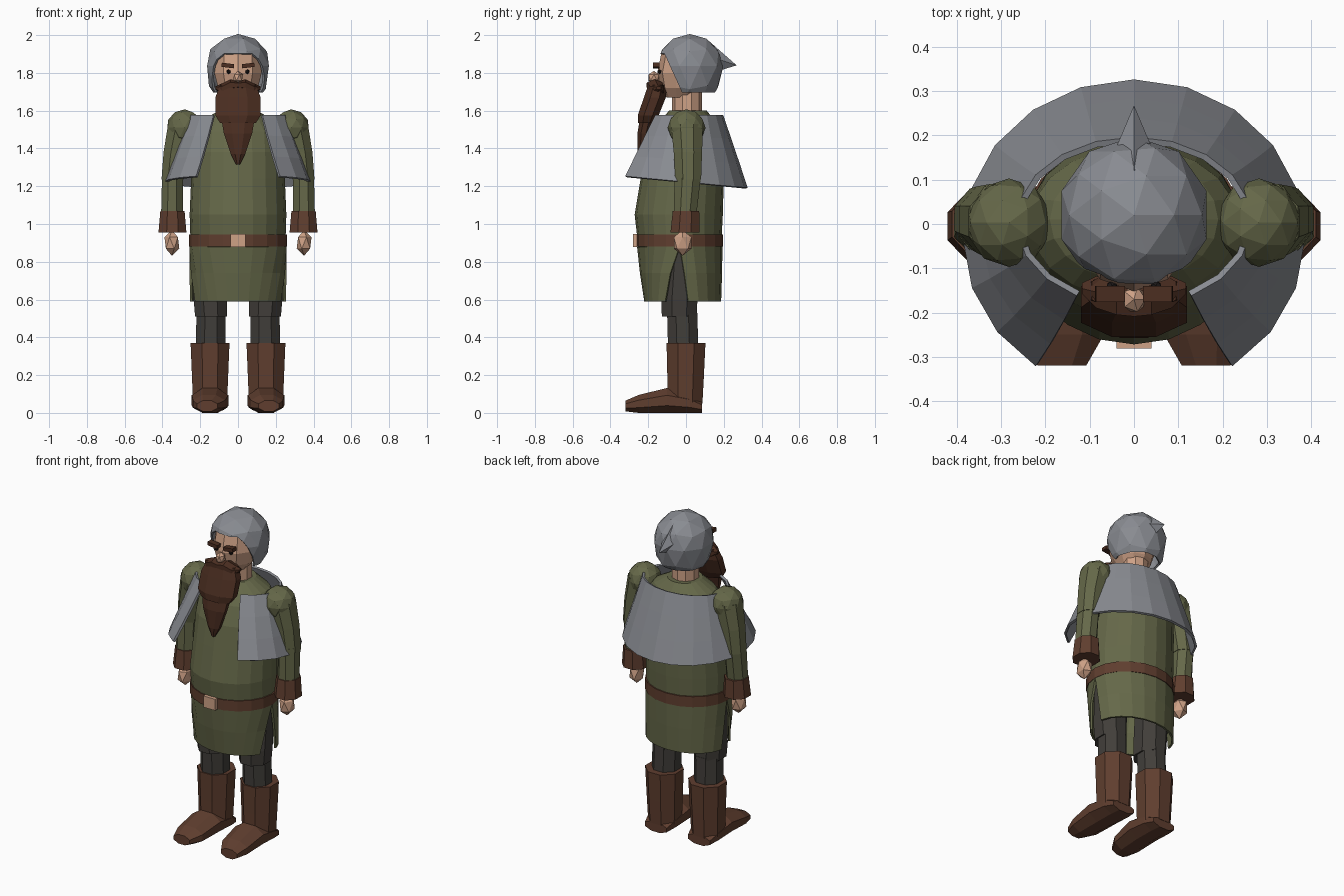
import bpy, bmesh, math
from mathutils import Vector, Matrix

if "Cube" in bpy.data.objects:
    bpy.data.objects.remove(bpy.data.objects["Cube"])


def material(name, rgb):
    m = bpy.data.materials.new(name)
    m.diffuse_color = (*rgb, 1)
    m.use_nodes = True
    m.node_tree.nodes["Principled BSDF"].inputs["Base Color"].default_value = m.diffuse_color
    return m


STEEL = material("steel grey", (0.25, 0.26, 0.285))
SKIN = material("skin", (0.62, 0.36, 0.24))
GREEN = material("olive cloth", (0.13, 0.138, 0.066))
LEATHER = material("brown leather", (0.115, 0.048, 0.028))
HAIR = material("dark brown hair", (0.07, 0.027, 0.015))
TROUSER = material("charcoal cloth", (0.053, 0.048, 0.042))
BLACK = material("eye black", (0.01, 0.008, 0.008))


def finish(name, bm, mat, mirror=False, thick=0.0):
    bmesh.ops.recalc_face_normals(bm, faces=bm.faces)
    me = bpy.data.meshes.new(name)
    bm.to_mesh(me)
    bm.free()
    me.materials.append(mat)
    ob = bpy.data.objects.new(name, me)
    bpy.context.collection.objects.link(ob)
    if thick:
        s = ob.modifiers.new("thickness", 'SOLIDIFY')
        s.thickness, s.offset = thick, 0
    if mirror:
        m = ob.modifiers.new("mirror", 'MIRROR')
        m.use_mirror_merge = False
    return ob


def loft(name, rings, mat, closed=True, cap=True, **kw):
    """Skin a list of equal-length point rings."""
    bm = bmesh.new()
    vs = [[bm.verts.new(p) for p in r] for r in rings]
    n = len(vs[0])
    for a, b in zip(vs, vs[1:]):
        for i in range(n if closed else n - 1):
            j = (i + 1) % n
            bm.faces.new((a[i], a[j], b[j], b[i]))
    if cap and closed:
        bm.faces.new(vs[0])
        bm.faces.new(vs[-1])
    return finish(name, bm, mat, **kw)


def ring(cx, cy, z, rx, ry, n=8, a0=0.0, a1=360.0, full=True):
    """Horizontal ellipse or arc; low side counts get flats facing the axes."""
    k, off = (1 / math.cos(math.pi / n), 180 / n) if n <= 10 else (1, 0)
    if not full:
        k, off = 1, 0
    pts = []
    for i in range(n):
        a = math.radians(a0 + off + (a1 - a0) * i / (n if full else n - 1))
        pts.append((cx + rx * k * math.cos(a), cy + ry * k * math.sin(a), z))
    return pts


def ball(name, c, s, mat, sub=1, **kw):
    bm = bmesh.new()
    bmesh.ops.create_icosphere(bm, subdivisions=sub, radius=1,
                               matrix=Matrix.Translation(c) @ Matrix.Diagonal((*s, 1)))
    return finish(name, bm, mat, **kw)


def box(name, c, s, mat, tilt=0.0, **kw):
    bm = bmesh.new()
    bmesh.ops.create_cube(bm, size=1, matrix=Matrix.Translation(c)
                          @ Matrix.Rotation(math.radians(tilt), 4, 'Y') @ Matrix.Diagonal((*s, 1)))
    return finish(name, bm, mat, **kw)


def body(z, rx, front, back, **kw):
    return ring(0, (front + back) / 2, z, rx, (back - front) / 2, **kw)


# Tunic torso
loft("tunic", [body(*r, n=20) for r in (
    (0.86, 0.25, -0.25, 0.185), (1.05, 0.256, -0.272, 0.195), (1.24, 0.248, -0.24, 0.2),
    (1.38, 0.245, -0.215, 0.195), (1.49, 0.235, -0.17, 0.175), (1.55, 0.19, -0.13, 0.15),
    (1.6, 0.1, -0.09, 0.11))], GREEN)

# Skirt flaps, split at the sides
hem = ((0.88, 0.252, -0.253, 0.187, 0), (0.74, 0.252, -0.238, 0.185, 0.55), (0.59, 0.25, -0.215, 0.18, 1))
loft("skirt_front", [body(z, rx, f, b, n=11, a0=180 + 27 * t, a1=360 - 27 * t, full=False)
                     for z, rx, f, b, t in hem], GREEN, closed=False, thick=0.012)
loft("skirt_back", [body(z, rx, f, b, n=11, a0=8 * t, a1=180 - 8 * t, full=False)
                    for z, rx, f, b, t in hem], GREEN, closed=False, thick=0.012)

# Belt and buckle
loft("belt", [body(z, 0.26, -0.265, 0.197, n=20) for z in (0.88, 0.945)], LEATHER)
box("buckle", (0, -0.27, 0.913), (0.08, 0.022, 0.07), SKIN)

# Shoulder mantle, open at the chest
mantle = []
for t in (0, 0.33, 0.67, 1):
    a0 = -61 + 6 * t
    r = ring(0, 0.005 - 0.035 * t, 0, 0.26 + 0.12 * t, 0.185 + 0.165 * t,
             n=17, a0=a0, a1=180 - a0, full=False)
    mantle.append([(x, y, 1.575 + t * (-0.355 - 0.095 * y)) for x, y, _ in r])
loft("mantle", mantle, STEEL, closed=False, thick=0.014)

# Arms
ball("shoulder", (0.282, 0.003, 1.51), (0.097, 0.1, 0.097), GREEN, sub=2, mirror=True)
loft("upper_sleeve", [ring(0.295, 0.005, 1.53, 0.075, 0.085), ring(0.328, 0.01, 1.38, 0.066, 0.075),
                      ring(0.347, 0.012, 1.235, 0.058, 0.068)], GREEN, mirror=True)
loft("lower_sleeve", [ring(0.347, 0.01, 1.26, 0.055, 0.07), ring(0.349, -0.005, 1.05, 0.058, 0.06)],
     GREEN, mirror=True)
loft("cuff", [ring(0.347, 0, 1.07, 0.064, 0.07), ring(0.347, -0.005, 0.955, 0.074, 0.077)],
     LEATHER, mirror=True)
ball("hand", (0.35, -0.018, 0.9), (0.044, 0.055, 0.068), SKIN, mirror=True)

# Legs
loft("upper_leg", [ring(0.15, -0.02, 0.86, 0.092, 0.09), ring(0.147, -0.035, 0.6, 0.088, 0.095),
                   ring(0.142, -0.035, 0.51, 0.085, 0.093)], TROUSER, mirror=True)
loft("lower_leg", [ring(0.143, -0.02, 0.53, 0.077, 0.08), ring(0.145, -0.015, 0.34, 0.078, 0.08)],
     TROUSER, mirror=True)

# Boots: shaft, then foot swept from heel to toe
loft("boot_shaft", [ring(0.148, 0, 0.37, 0.103, 0.103), ring(0.148, -0.002, 0.2, 0.096, 0.097),
                    ring(0.148, -0.005, 0.05, 0.09, 0.092)], LEATHER, mirror=True)
foot = []
for y, x, w, z0, z1 in ((0.085, 0.148, 0.075, 0, 0.06), (0.02, 0.148, 0.092, 0, 0.1),
                        (-0.1, 0.148, 0.097, 0, 0.132), (-0.25, 0.153, 0.085, 0, 0.095),
                        (-0.32, 0.163, 0.055, 0.008, 0.065)):
    foot.append([(px, y, pz) for px, pz, _ in ring(x, (z0 + z1) / 2, 0, w, (z1 - z0) / 2)])
loft("boot_foot", foot, LEATHER, mirror=True)

# Neck and head
loft("neck", [ring(0, 0.005, z, 0.075, 0.075, n=10) for z in (1.55, 1.74)], SKIN)
loft("head", [ring(0, *r, n=10) for r in (
    (-0.025, 1.67, 0.065, 0.075), (-0.018, 1.72, 0.105, 0.11), (-0.01, 1.8, 0.125, 0.135),
    (0, 1.9, 0.118, 0.125), (0.01, 1.96, 0.06, 0.07))], SKIN)
ball("nose", (0, -0.17, 1.775), (0.029, 0.033, 0.036), SKIN)
ball("eye", (0.05, -0.14, 1.806), (0.013, 0.012, 0.012), BLACK, mirror=True)
box("eyebrow", (0.054, -0.158, 1.839), (0.066, 0.036, 0.022), HAIR, tilt=-7, mirror=True)

# Moustache, swept sideways
tache = []
for x, z, h, d in ((0, 1.735, 0.018, 0.034), (0.04, 1.735, 0.027, 0.04),
                   (0.085, 1.712, 0.028, 0.036), (0.118, 1.72, 0.008, 0.012)):
    tache.append([(x, py, pz) for py, pz, _ in ring(-0.175 + 0.25 * x, z, 0, d, h, n=6)])
loft("moustache", tache, HAIR, mirror=True)

# Beard: broad upper mass and tapering tail
loft("beard_upper", [ring(0, *r) for r in (
    (-0.15, 1.735, 0.095, 0.05), (-0.165, 1.67, 0.12, 0.058), (-0.2, 1.575, 0.12, 0.055),
    (-0.21, 1.535, 0.095, 0.045))], HAIR)
loft("beard_tail", [ring(0, *r) for r in (
    (-0.205, 1.57, 0.09, 0.037), (-0.225, 1.48, 0.075, 0.032), (-0.232, 1.37, 0.038, 0.025),
    (-0.24, 1.315, 0.01, 0.01))], HAIR)

# Helmet: faceted dome with the face opening cut out
bm = bmesh.new()
bmesh.ops.create_icosphere(bm, subdivisions=2, radius=1)
for v in bm.verts:
    x, y, z = v.co
    v.co = (0.166 * x, 0.02 + 0.172 * y, 1.837 + (0.163 if z > 0 else 0.23) * z)
front_co, front_no = Vector((0, -0.11, 1.9)), Vector((0, -0.2, -0.09))
brim_z, rim_z = 1.9, 1.7
for co, no in ((front_co, front_no), (Vector((0, 0, brim_z)), Vector((0, 0, 1))),
               (Vector((0, 0, rim_z)), Vector((0, 0, 1)))):
    bmesh.ops.bisect_plane(bm, geom=bm.verts[:] + bm.edges[:] + bm.faces[:],
                           plane_co=co, plane_no=no)
gone = []
for f in bm.faces:
    c = f.calc_center_median()
    if c.z < rim_z or (c.z < brim_z and (c - front_co).dot(front_no) > 0):
        gone.append(f)
bmesh.ops.delete(bm, geom=gone, context='FACES')
finish("helmet", bm, STEEL, thick=0.012)

# Helmet spike, pointing backwards
bm = bmesh.new()
base = [bm.verts.new(p) for p in ((0, 0.12, 1.97), (0.05, 0.15, 1.88), (0, 0.17, 1.81), (-0.05, 0.15, 1.88))]
tip = bm.verts.new((0, 0.268, 1.84))
bm.faces.new(base)
for i in range(4):
    bm.faces.new((base[i], base[(i + 1) % 4], tip))
finish("helmet_spike", bm, STEEL)
